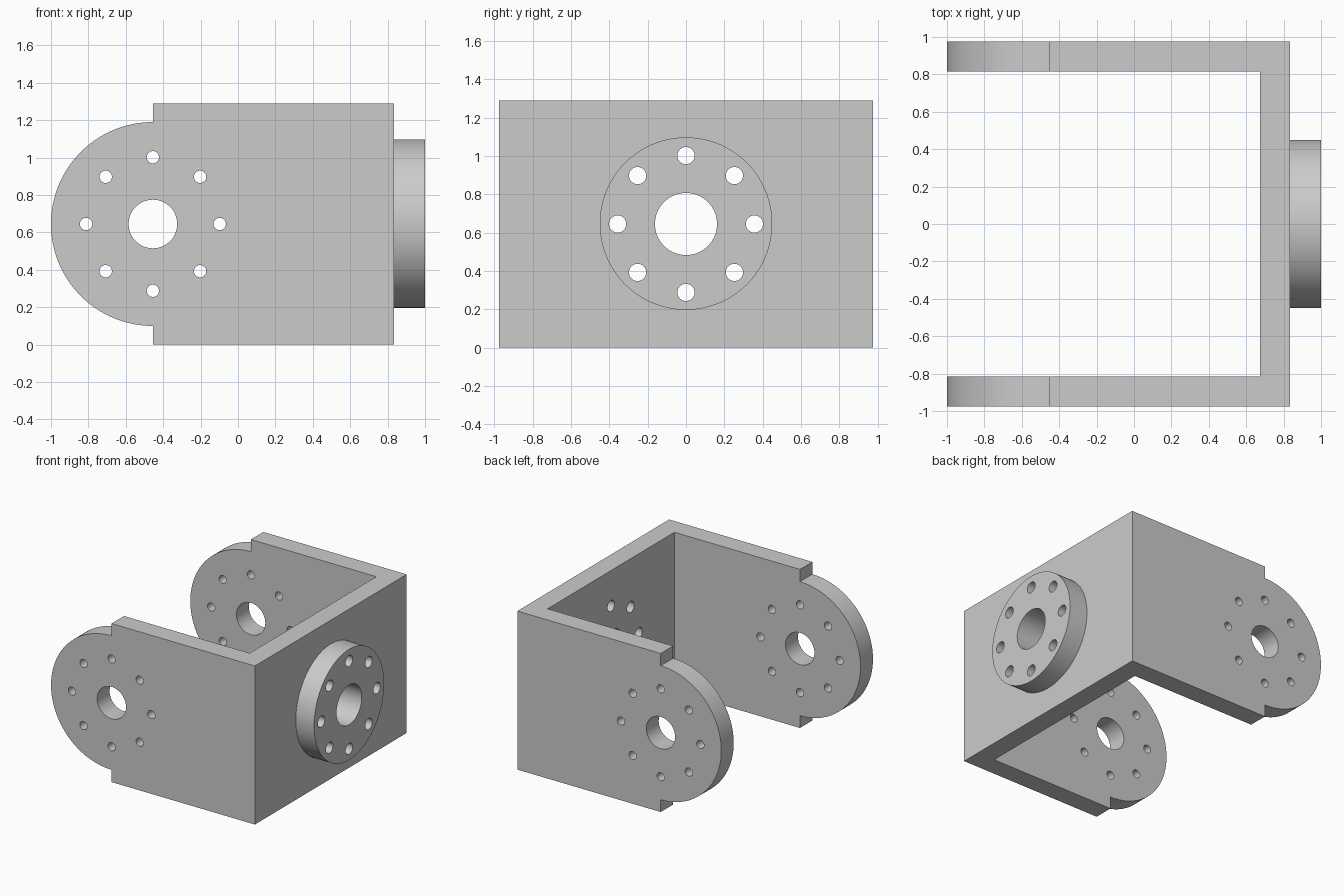
import bpy, bmesh
from math import pi, sin, cos, radians
from mathutils import Matrix, Vector

if "Cube" in bpy.data.objects:
    bpy.data.objects.remove(bpy.data.objects["Cube"])

ZC = 0.645            # height of every hole axis
PIVOT_X = -0.455      # centre of the rounded arm ends
PIVOT_R = 0.545
BOLT_R = 0.357        # bolt circle radius


def make_object(name, bm):
    bmesh.ops.recalc_face_normals(bm, faces=bm.faces)
    mesh = bpy.data.meshes.new(name)
    bm.to_mesh(mesh)
    bm.free()
    obj = bpy.data.objects.new(name, mesh)
    bpy.context.collection.objects.link(obj)
    return obj


def extrude_profile(name, points, direction):
    bm = bmesh.new()
    face = bm.faces.new([bm.verts.new(p) for p in points])
    ext = bmesh.ops.extrude_face_region(bm, geom=[face])
    moved = [g for g in ext["geom"] if isinstance(g, bmesh.types.BMVert)]
    bmesh.ops.translate(bm, verts=moved, vec=Vector(direction))
    return make_object(name, bm)


def add_cylinder(bm, centre, radius, depth, axis, segments):
    turn = Vector((0, 0, 1)).rotation_difference(Vector(axis)).to_matrix().to_4x4()
    bmesh.ops.create_cone(bm, cap_ends=True, segments=segments, radius1=radius,
                          radius2=radius, depth=depth,
                          matrix=Matrix.Translation(centre) @ turn)


def hole_pattern(name, centre, across, axis, bore, bolt, depth):
    """Centre bore plus a ring of eight bolt holes."""
    bm = bmesh.new()
    centre, across = Vector(centre), Vector(across)
    add_cylinder(bm, centre, bore, depth, axis, 64)
    for i in range(8):
        a = i * pi / 4
        pos = centre + BOLT_R * (across * cos(a) + Vector((0, 0, sin(a))))
        add_cylinder(bm, pos, bolt, depth, axis, 32)
    return make_object(name, bm)


def combine(target, tool, operation):
    mod = target.modifiers.new(operation.title(), 'BOOLEAN')
    mod.operation, mod.object, mod.solver = operation, tool, 'EXACT'
    bpy.context.view_layer.objects.active = target
    bpy.ops.object.modifier_apply(modifier=mod.name)
    bpy.data.objects.remove(tool)


# U-shaped bracket seen from above
plan = [(-1.2, -0.975), (0.835, -0.975), (0.835, 0.975), (-1.2, 0.975),
        (-1.2, 0.815), (0.675, 0.815), (0.675, -0.815), (-1.2, -0.815)]
bracket = extrude_profile("yoke_bracket", [(x, y, -0.2) for x, y in plan], (0, 0, 1.8))

# Side outline with rounded, stepped arm ends
side = [(PIVOT_X, 0), (1.1, 0), (1.1, 1.29), (PIVOT_X, 1.29)]
for i in range(65):
    a = pi / 2 + pi * i / 64
    side.append((PIVOT_X + PIVOT_R * cos(a), ZC + PIVOT_R * sin(a)))
outline = extrude_profile("side_outline", [(x, -1.2, z) for x, z in side], (0, 2.4, 0))
combine(bracket, outline, 'INTERSECT')

# Round mounting flange on the back plate
bm = bmesh.new()
add_cylinder(bm, (0.88, 0, 0.647), 0.45, 0.24, (1, 0, 0), 128)
combine(bracket, make_object("mounting_flange", bm), 'UNION')

# Pivot holes through both arms, and bolt holes through the flange
combine(bracket, hole_pattern("arm_holes", (PIVOT_X, 0, ZC), (1, 0, 0), (0, 1, 0),
                              0.13, 0.033, 2.4), 'DIFFERENCE')
combine(bracket, hole_pattern("flange_holes", (0.84, 0, ZC), (0, 1, 0), (1, 0, 0),
                              0.162, 0.045, 0.6), 'DIFFERENCE')

# Smooth curved walls, sharp edges
bpy.ops.object.select_all(action='DESELECT')
bracket.select_set(True)
bpy.context.view_layer.objects.active = bracket
bpy.ops.object.shade_smooth_by_angle(angle=radians(30))
